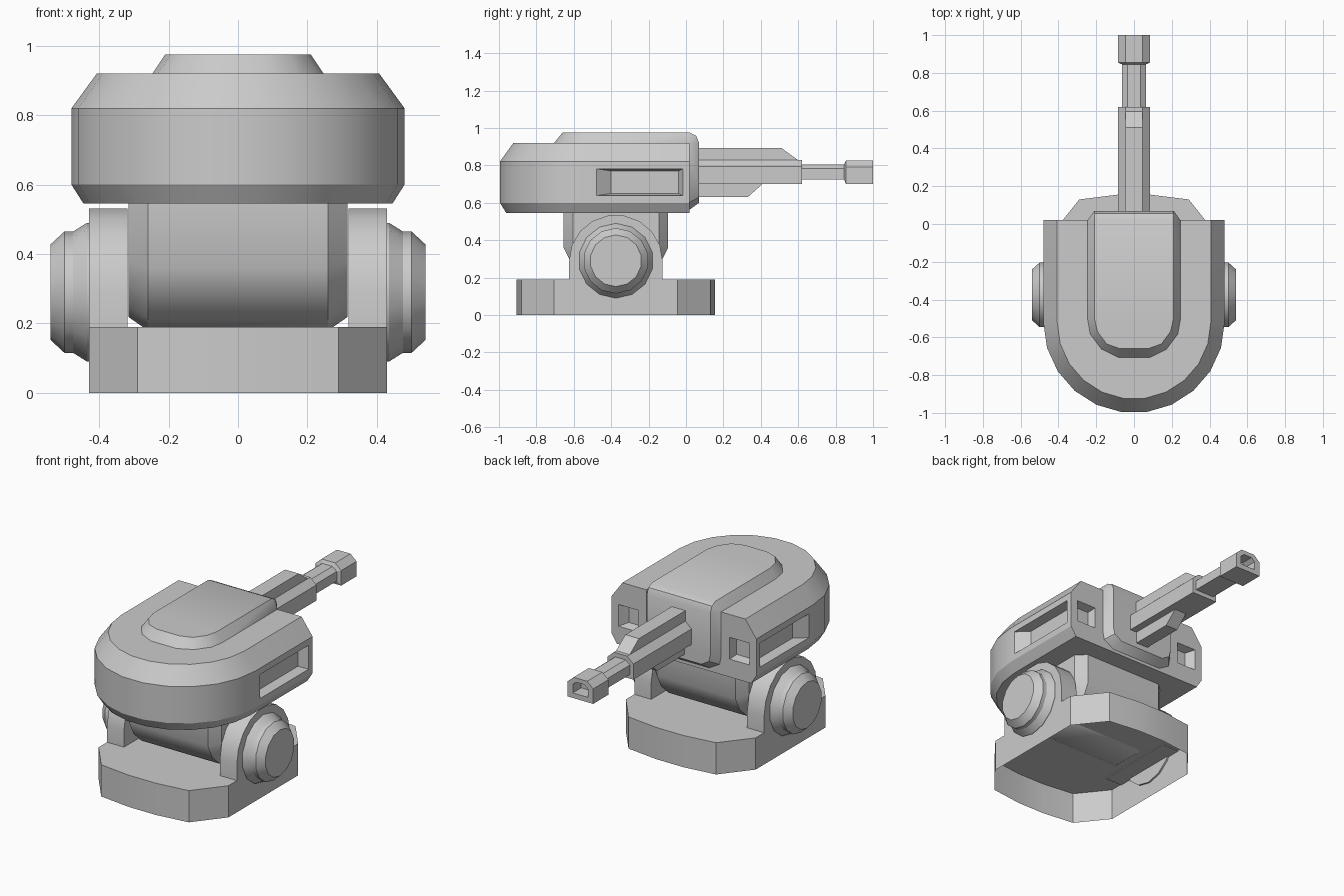
import bpy, bmesh
from math import sin, cos, pi, radians

if "Cube" in bpy.data.objects:
    bpy.data.objects.remove(bpy.data.objects["Cube"])


def loft(name, rings, start=True, end=True):
    """Skin a list of equal-length closed rings, optionally capping the ends."""
    bm = bmesh.new()
    rows = [[bm.verts.new(p) for p in ring] for ring in rings]
    n = len(rows[0])
    for a, b in zip(rows, rows[1:]):
        for i in range(n):
            j = (i + 1) % n
            bm.faces.new((a[i], a[j], b[j], b[i]))
    if start:
        bm.faces.new(rows[0][::-1])
    if end:
        bm.faces.new(rows[-1])
    bmesh.ops.remove_doubles(bm, verts=bm.verts, dist=1e-5)
    bmesh.ops.recalc_face_normals(bm, faces=bm.faces)
    mesh = bpy.data.meshes.new(name)
    bm.to_mesh(mesh)
    bm.free()
    obj = bpy.data.objects.new(name, mesh)
    bpy.context.collection.objects.link(obj)
    return obj


def smooth(obj, angle=30):
    bpy.ops.object.select_all(action='DESELECT')
    obj.select_set(True)
    bpy.context.view_layer.objects.active = obj
    bpy.ops.object.shade_smooth_by_angle(angle=radians(angle))


def extrude_x(name, profile, x0, x1):
    return loft(name, [[(x, y, z) for y, z in profile] for x in (x0, x1)])


PIVOT_Y, PIVOT_Z = -0.375, 0.29

# Base: open-bottomed shell with bowed front and back
half = [(0.43, 0.33), (0.29, 0.505), (0.09, 0.53)]
plan = half + [(-x, y) for x, y in half[::-1]]
plan += [(-x, -y) for x, y in plan]
base = loft("base", [[(x, PIVOT_Y + y, z) for x, y in plan] for z in (0, 0.19)], start=False)
smooth(base)

# Side yokes and stepped pivot hubs
arc = [pi * i / 9 for i in range(10)]
yoke = [(PIVOT_Y + 0.25, 0.185)]
yoke += [(PIVOT_Y + 0.25 * cos(a), PIVOT_Z + 0.245 * sin(a)) for a in arc]
yoke += [(PIVOT_Y - 0.25, 0.185)]
hub = [(0.42, 0.20), (0.435, 0.20), (0.475, 0.175), (0.50, 0.175), (0.54, 0.138)]
for side, label in ((-1, "left"), (1, "right")):
    smooth(extrude_x(label + "_yoke", yoke, side * 0.318, side * 0.43))
    smooth(loft(label + "_hub", [[(side * x, PIVOT_Y + r * cos(2 * pi * i / 14 + pi / 14),
                                   PIVOT_Z + r * sin(2 * pi * i / 14 + pi / 14))
                                  for i in range(14)] for x, r in hub]), 28)

# Neck: rounded tilting drum with chamfered ends
side_pts = [(0.28, 0.56), (0.28, 0.36), (0.24, 0.28), (0.17, 0.215), (0.09, 0.18)]
neck = side_pts + [(-y, z) for y, z in side_pts[::-1]]
rings = []
for x, sy, sz in ((-0.315, 0.82, 0.9), (-0.26, 1, 1), (0.26, 1, 1), (0.315, 0.82, 0.9)):
    rings.append([(x, PIVOT_Y + y * sy, 0.56 - (0.56 - z) * sz) for y, z in neck])
smooth(loft("neck", rings), 35)


# Head: round-backed housing, flat at the front
def head_ring(inset, z):
    r = 0.48 - inset
    pts = [(-r * cos(pi * i / 11), -0.52 - r * sin(pi * i / 11), z) for i in range(12)]
    return [(-r, 0.02, z)] + pts + [(r, 0.02, z)]


head = loft("head", [head_ring(0.035, 0.545), head_ring(0, 0.60),
                     head_ring(0, 0.82), head_ring(0.073, 0.92)])


# Recesses in the sides and front face of the head
def rect_xz(x0, x1, z0, z1, y):
    return [(x0, y, z0), (x1, y, z0), (x1, y, z1), (x0, y, z1)]


def rect_yz(y0, y1, z0, z1, x):
    return [(x, y0, z0), (x, y1, z0), (x, y1, z1), (x, y0, z1)]


cutters = []
for s in (-1, 1):
    cutters.append(loft("side_recess_cutter", [
        rect_yz(-0.50, -0.01, 0.635, 0.785, s * 0.495),
        rect_yz(-0.40, -0.04, 0.65, 0.77, s * 0.425)]))
    cutters.append(loft("front_recess_cutter", [
        rect_xz(s * 0.30, s * 0.44, 0.65, 0.785, 0.03),
        rect_xz(s * 0.315, s * 0.40, 0.665, 0.77, -0.03)]))
bpy.context.view_layer.objects.active = head
for c in cutters:
    mod = head.modifiers.new("recess", 'BOOLEAN')
    mod.operation = 'DIFFERENCE'
    mod.solver = 'EXACT'
    mod.object = c
    bpy.ops.object.modifier_apply(modifier=mod.name)
for c in cutters:
    bpy.data.objects.remove(c)
smooth(head, 22)

# Cover: raised strip from the front of the head over its top
# rows hold (y, z, half width) of the foot, then of the crest
cover = [
    ((0.015, 0.56, 0.17), (0.07, 0.60, 0.15)),
    ((0.015, 0.60, 0.24), (0.07, 0.63, 0.20)),
    ((0.015, 0.65, 0.25), (0.07, 0.67, 0.21)),
    ((0.015, 0.915, 0.25), (0.07, 0.92, 0.21)),
    ((0.015, 0.915, 0.25), (0.055, 0.958, 0.21)),
    ((0.015, 0.915, 0.25), (0.02, 0.975, 0.21)),
    ((-0.50, 0.915, 0.25), (-0.50, 0.975, 0.21)),
    ((-0.585, 0.915, 0.235), (-0.57, 0.975, 0.193)),
    ((-0.665, 0.915, 0.175), (-0.635, 0.975, 0.145)),
    ((-0.71, 0.915, 0.085), (-0.66, 0.975, 0.075)),
]
smooth(loft("cover", [[(-f[2], f[0], f[1]), (-c[2], c[0], c[1]),
                       (c[2], c[0], c[1]), (f[2], f[0], f[1])] for f, c in cover]))


# Barrel: stepped tube with chamfered upper corners and a hollow muzzle
def barrel_ring(y, w, z0, z1):
    zc = z1 - (z1 - z0) * 0.28
    return [(-w, y, z0), (w, y, z0), (w, y, zc), (w * 0.53, y, z1), (-w * 0.53, y, z1), (-w, y, zc)]


loft("barrel", [barrel_ring(*s) for s in (
    (0.05, 0.085, 0.70, 0.83), (0.62, 0.085, 0.70, 0.83),
    (0.62, 0.063, 0.725, 0.805), (0.845, 0.063, 0.725, 0.805),
    (0.855, 0.085, 0.70, 0.825), (1.0, 0.085, 0.70, 0.825),
    (1.0, 0.05, 0.73, 0.80), (0.92, 0.05, 0.73, 0.80))])
extrude_x("barrel_top_rib", [(0.05, 0.82), (0.05, 0.893), (0.51, 0.893), (0.61, 0.82)], -0.045, 0.045)
extrude_x("barrel_bottom_rib", [(0.05, 0.71), (0.05, 0.63), (0.33, 0.63), (0.42, 0.71)], -0.04, 0.04)
